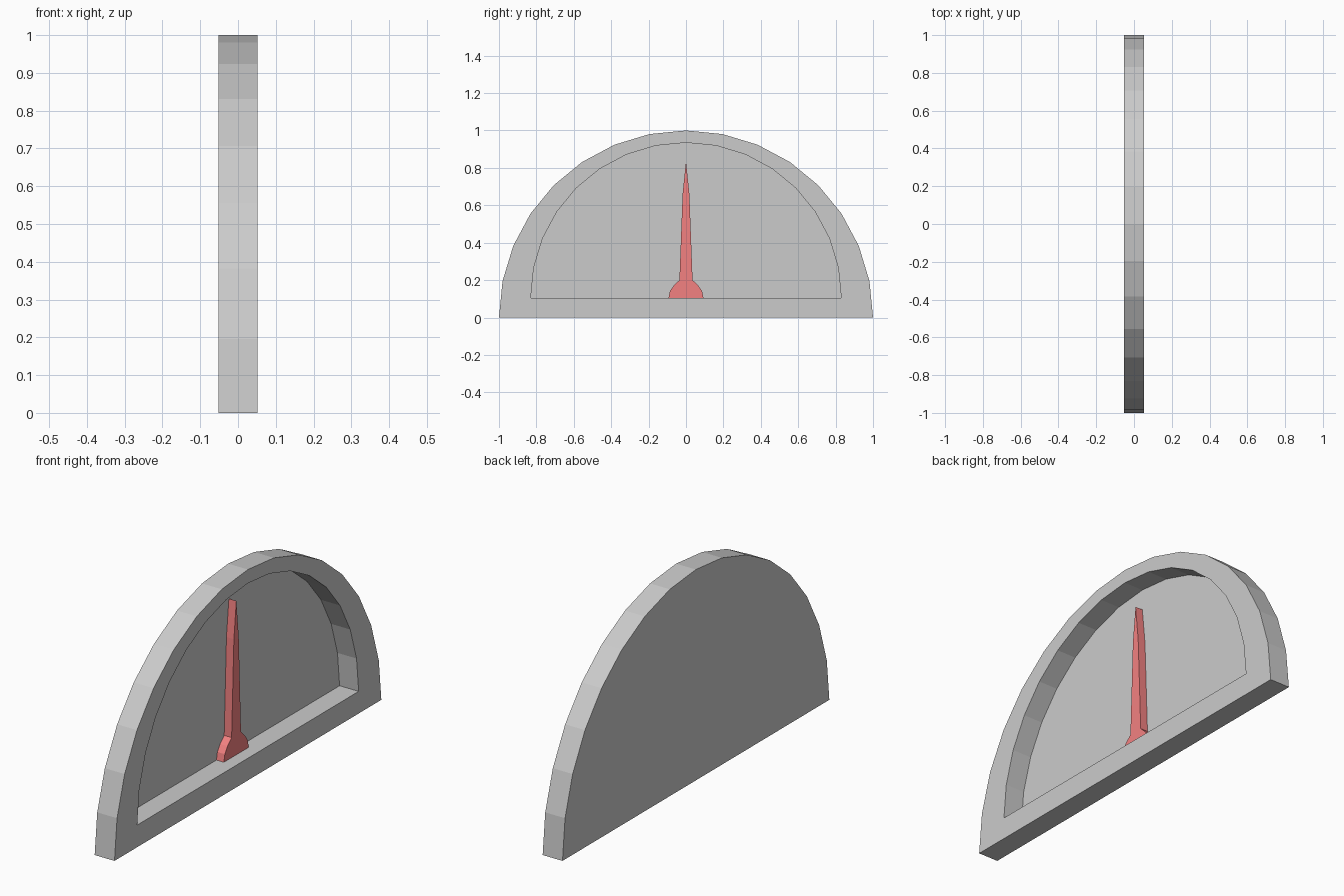
import bpy, bmesh
from math import sin, cos, pi

if "Cube" in bpy.data.objects:
    bpy.data.objects.remove(bpy.data.objects["Cube"])

FRONT, BACK, FLOOR = 0.052, -0.052, -0.049


def arch(radius, base, steps=16):
    """Half circle outline in the YZ plane, closed by its straight base."""
    return [(radius * cos(pi * i / steps), base + radius * sin(pi * i / steps))
            for i in range(steps + 1)]


def make_object(name, bm, color):
    bmesh.ops.recalc_face_normals(bm, faces=bm.faces)
    mesh = bpy.data.meshes.new(name)
    bm.to_mesh(mesh)
    bm.free()
    mat = bpy.data.materials.new(name + "_colour")
    mat.diffuse_color = (*color, 1)
    mat.use_nodes = True
    mat.node_tree.nodes["Principled BSDF"].inputs["Base Color"].default_value = mat.diffuse_color
    mesh.materials.append(mat)
    obj = bpy.data.objects.new(name, mesh)
    bpy.context.collection.objects.link(obj)
    return obj


def ring(bm, pts, x):
    return [bm.verts.new((x, y, z)) for y, z in pts]


def bridge(bm, a, b):
    n = len(a)
    for i in range(n):
        j = (i + 1) % n
        bm.faces.new((a[i], a[j], b[j], b[i]))


def prism(name, pts, x0, x1, color):
    bm = bmesh.new()
    a, b = ring(bm, pts, x0), ring(bm, pts, x1)
    bm.faces.new(a)
    bm.faces.new(b)
    bridge(bm, a, b)
    return make_object(name, bm, color)


outer, inner = arch(1.0, 0.0), arch(0.83, 0.105)

# Housing: half-round shell with a recess open towards +x
bm = bmesh.new()
rings = [ring(bm, outer, BACK), ring(bm, outer, FRONT),
         ring(bm, inner, FRONT), ring(bm, inner, FLOOR)]
for a, b in zip(rings, rings[1:]):
    bridge(bm, a, b)
bm.faces.new(rings[0])
bm.faces.new(rings[-1])
make_object("housing", bm, (0.58, 0.58, 0.58))

# Dial: pale panel on the recess floor
prism("dial", inner, FLOOR - 0.001, FLOOR + 0.001, (0.8, 0.8, 0.8))

# Needle: round hub tapering to a point
half = [(0.093 * cos(i * pi / 8), 0.105 + 0.093 * sin(i * pi / 8)) for i in range(3)]
half += [(0.035, 0.2), (0.018, 0.66)]
needle = half + [(0.0, 0.835)] + [(-y, z) for y, z in reversed(half)]
prism("needle", needle, FLOOR, -0.009, (0.9, 0.22, 0.22))
